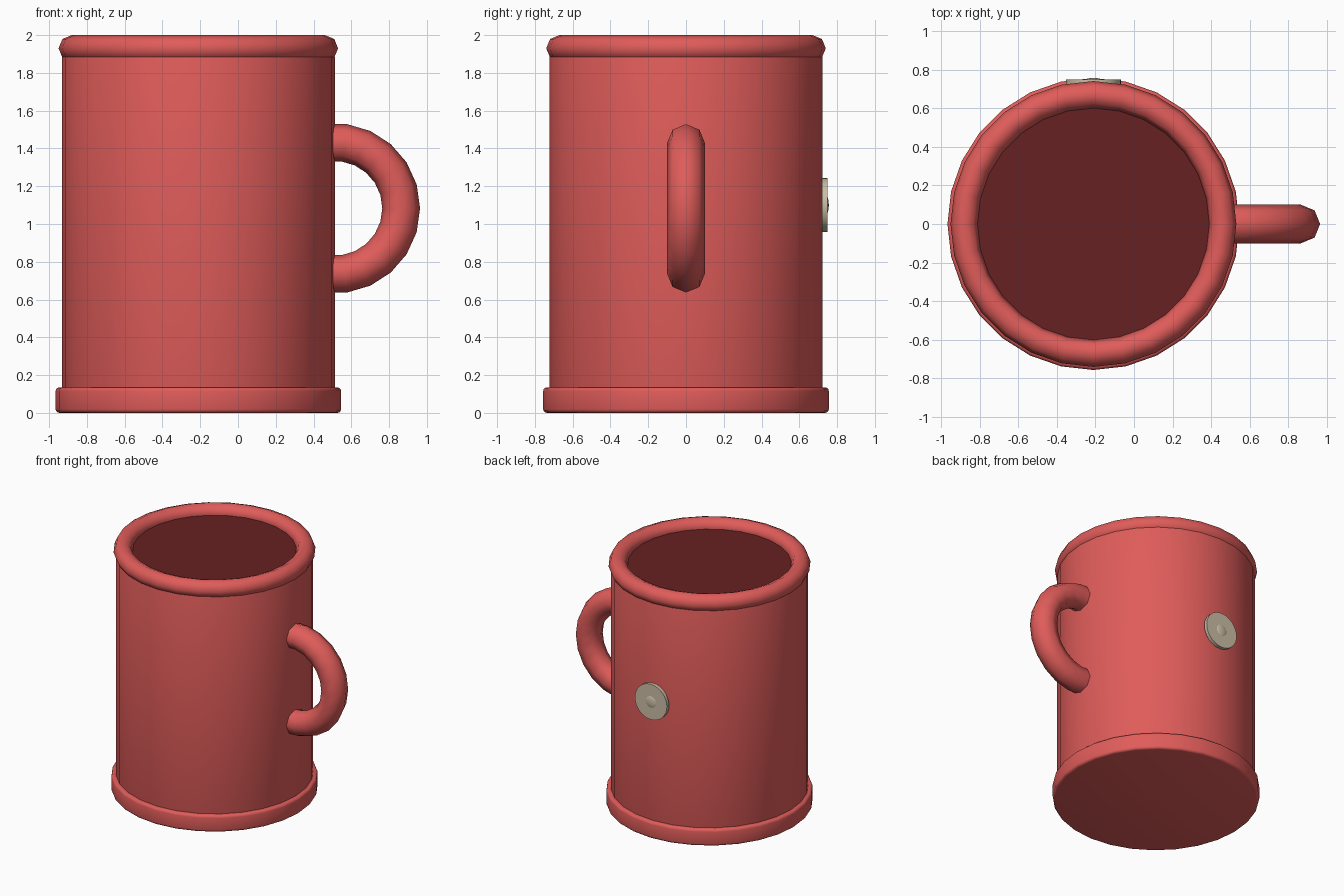
import bpy, math

if "Cube" in bpy.data.objects:
    bpy.data.objects.remove(bpy.data.objects["Cube"])

CX = -0.21      # mug axis
SEG = 28        # sides around the mug


def material(name, rgb):
    m = bpy.data.materials.new(name)
    m.diffuse_color = (*rgb, 1)
    m.use_nodes = True
    m.node_tree.nodes["Principled BSDF"].inputs["Base Color"].default_value = m.diffuse_color
    return m


RED = material("mug red", (0.74, 0.108, 0.102))
DARK = material("dark red inside", (0.135, 0.015, 0.016))
BEIGE = material("button beige", (0.60, 0.51, 0.38))


def finish(name, mat, angle=40, bevel=0):
    ob = bpy.context.object
    ob.name = name
    ob.data.name = name
    ob.data.materials.append(mat)
    if bevel:
        b = ob.modifiers.new("bevel", 'BEVEL')
        b.width = bevel
        b.segments = 3
        b.limit_method = 'ANGLE'
        b.angle_limit = math.radians(50)
        bpy.ops.object.modifier_apply(modifier="bevel")
    bpy.ops.object.shade_smooth_by_angle(angle=math.radians(angle))
    return ob


def disc(name, mat, radius, z0, z1, verts=SEG, bevel=0):
    # the quarter turn keeps a vertex on each axis
    bpy.ops.mesh.primitive_cylinder_add(vertices=verts, radius=radius, depth=z1 - z0,
                                        location=(CX, 0, (z0 + z1) / 2))
    return finish(name, mat, 40, bevel)


# Body, foot ring and dark filling
disc("mug_body", RED, 0.723, 0.115, 1.90, bevel=0.02)
disc("mug_foot", RED, 0.756, 0.0, 0.135, bevel=0.02)
disc("mug_inside", DARK, 0.615, 1.89, 1.93, verts=56)

# Rolled rim
bpy.ops.mesh.primitive_torus_add(major_segments=SEG, minor_segments=8, major_radius=0.67,
                                 minor_radius=0.07, location=(CX, 0, 1.93))
finish("mug_rim", RED, 60)

# Handle: part of a 22-sided ring with an eight-sided section, ends sunk in the body
verts, faces = [], []
STEPS, SIDES = 12, 8
for i in range(STEPS + 1):
    a = (i - STEPS / 2) * math.tau / 22
    for j in range(SIDES):
        t = j * math.tau / SIDES
        r = 0.35 + 0.1 * math.cos(t)
        verts.append((0.514 + r * math.cos(a), 0.1 * math.sin(t), 1.083 + r * math.sin(a)))
for i in range(STEPS):
    for j in range(SIDES):
        k = (j + 1) % SIDES
        faces.append((i * SIDES + j, i * SIDES + k, (i + 1) * SIDES + k, (i + 1) * SIDES + j))
faces.append(tuple(range(SIDES - 1, -1, -1)))
faces.append(tuple(range(STEPS * SIDES, (STEPS + 1) * SIDES)))
me = bpy.data.meshes.new("handle")
me.from_pydata(verts, [], faces)
ob = bpy.data.objects.new("handle", me)
bpy.context.collection.objects.link(ob)
bpy.ops.object.select_all(action='DESELECT')
ob.select_set(True)
bpy.context.view_layer.objects.active = ob
bpy.ops.object.mode_set(mode='EDIT')
bpy.ops.mesh.select_all(action='SELECT')
bpy.ops.mesh.normals_make_consistent(inside=False)
bpy.ops.object.mode_set(mode='OBJECT')
finish("handle", RED, 60)

# Round button on the back with a small dome in the middle
bpy.ops.mesh.primitive_cylinder_add(vertices=32, radius=0.143, depth=0.028,
                                    location=(CX, 0.734, 1.10),
                                    rotation=(math.pi / 2, 0, 0))
finish("button_plate", BEIGE)
bpy.ops.mesh.primitive_uv_sphere_add(segments=24, ring_count=12, radius=1,
                                     location=(CX, 0.742, 1.10))
bpy.context.object.scale = (0.05, 0.014, 0.05)
finish("button_dome", BEIGE, 60)
